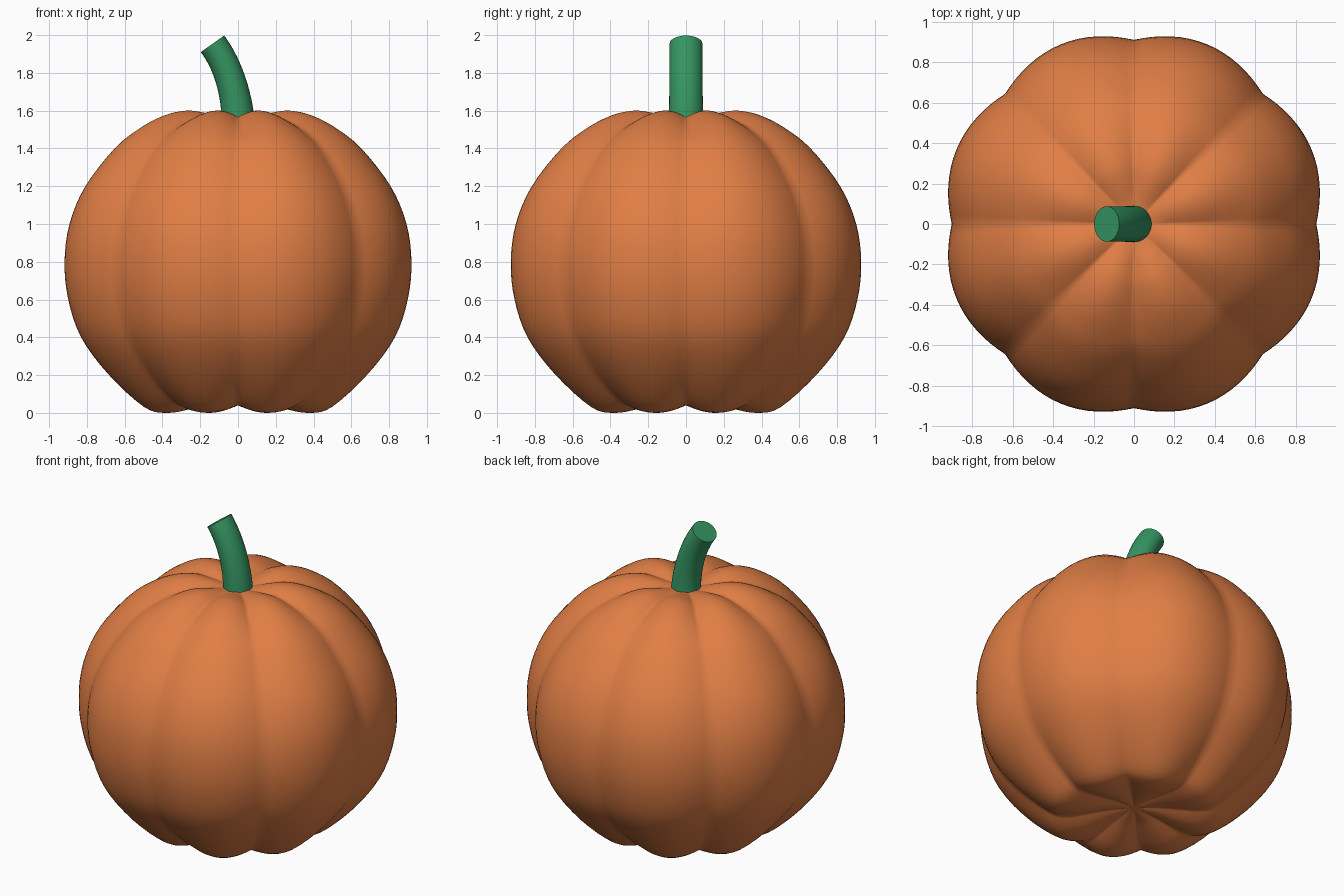
import bpy, bmesh, math
from mathutils import Vector
from mathutils.geometry import interpolate_bezier

if "Cube" in bpy.data.objects:
    bpy.data.objects.remove(bpy.data.objects["Cube"])

# Radius/height profiles at the crest of a lobe and along a groove
CREST = [(0, .07), (.15, .05), (.28, .02), (.41, 0), (.53, .03), (.72, .2), (.87, .4),
         (.94, .6), (.96, .8), (.935, 1.0), (.85, 1.2), (.69, 1.4), (.55, 1.51),
         (.42, 1.575), (.30, 1.60), (.2, 1.59), (.1, 1.565), (0, 1.555)]
GROOVE = [(0, .07), (.15, .065), (.28, .05), (.40, .04), (.50, .07), (.68, .22), (.82, .4),
          (.89, .6), (.91, .8), (.88, 1.0), (.79, 1.2), (.63, 1.4), (.5, 1.49),
          (.38, 1.54), (.28, 1.565), (.19, 1.565), (.1, 1.56), (0, 1.555)]


def smooth_curve(points, steps):
    """Catmull-Rom curve through the points."""
    p = [Vector(q) for q in points]
    out = []
    for i in range(len(p) - 1):
        a, b, c, d = p[max(i - 1, 0)], p[i], p[i + 1], p[min(i + 2, len(p) - 1)]
        out += [v.copy() for v in interpolate_bezier(b.to_3d(), b.to_3d() + (c - a).to_3d() / 6,
                c.to_3d() - (d - b).to_3d() / 6, c.to_3d(), steps + 1)[:-1]]
    return out + [p[-1].to_3d()]


def loft(name, rings, color):
    """Skin a stack of closed rings and cap both ends."""
    bm = bmesh.new()
    loops = [[bm.verts.new(co) for co in ring] for ring in rings]
    n = len(loops[0])
    for lo, hi in zip(loops, loops[1:]):
        for j in range(n):
            k = (j + 1) % n
            bm.faces.new((lo[j], lo[k], hi[k], hi[j]))
    bm.faces.new(loops[0][::-1])
    bm.faces.new(loops[-1])
    bmesh.ops.remove_doubles(bm, verts=bm.verts, dist=1e-5)
    bmesh.ops.recalc_face_normals(bm, faces=bm.faces)
    mesh = bpy.data.meshes.new(name)
    bm.to_mesh(mesh)
    bm.free()
    mesh.shade_smooth()
    mat = bpy.data.materials.new(name + "_colour")
    mat.diffuse_color = color
    mat.use_nodes = True
    mat.node_tree.nodes["Principled BSDF"].inputs["Base Color"].default_value = mat.diffuse_color
    mesh.materials.append(mat)
    ob = bpy.data.objects.new(name, mesh)
    bpy.context.collection.objects.link(ob)
    return ob


# Body: eight lobes blended between groove and crest profiles
SEG = 128
rings = []
for g, c in list(zip(smooth_curve(GROOVE, 4), smooth_curve(CREST, 4)))[1:-1]:
    ring = []
    for j in range(SEG):
        t = math.tau * j / SEG
        p = g.lerp(c, abs(math.sin(4 * t)))
        ring.append((p.x * math.cos(t) * .99, p.x * math.sin(t), p.y))
    rings.append(ring)
loft("pumpkin_body", rings, (.75, .21, .06, 1))

# Stem: oval tube bending to the left, with a flat cut end
path = interpolate_bezier(Vector((0, 0, 1.52)), Vector((0, 0, 1.66)),
                          Vector((-.045, 0, 1.834)), Vector((-.135, 0, 1.954)), 17)
rings = []
for i, p in enumerate(path):
    tan = (path[min(i + 1, 16)] - path[max(i - 1, 0)]).normalized()
    side = Vector((tan.z, 0, -tan.x))
    flare = (1 - i / 16) ** 2
    rx, ry = .076 + .014 * flare, .087 + .004 * flare
    rings.append([p + side * rx * math.cos(math.tau * j / 32)
                  + Vector((0, ry * math.sin(math.tau * j / 32), 0)) for j in range(32)])
stem = loft("stem", rings, (.035, .30, .12, 1))
bpy.context.view_layer.objects.active = stem
stem.select_set(True)
bpy.ops.object.shade_smooth_by_angle(angle=math.radians(40))
